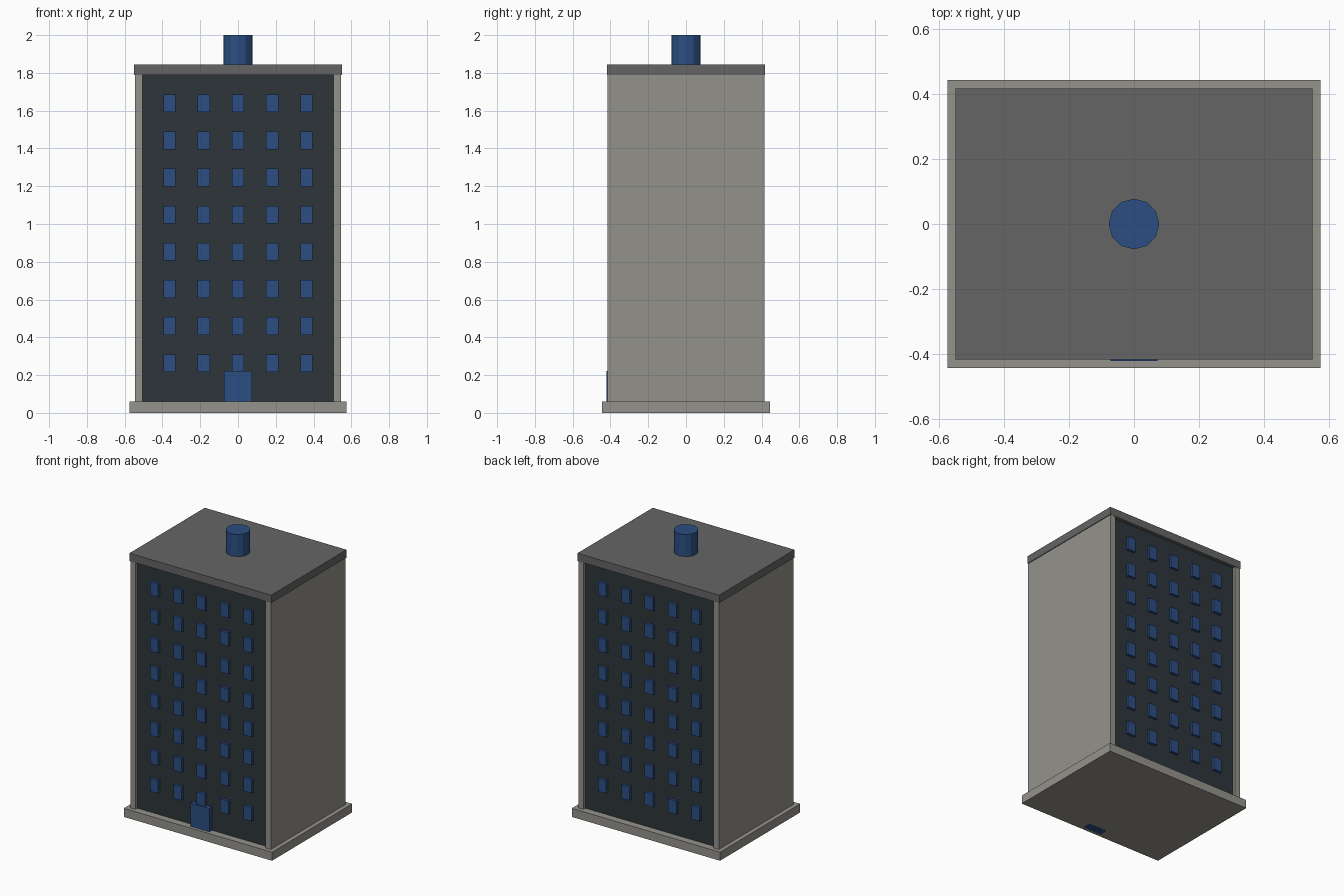
import bpy

old = bpy.data.objects.get("Cube")
if old:
    bpy.data.objects.remove(old, do_unlink=True)


def material(name, r, g, b):
    m = bpy.data.materials.new(name)
    m.use_nodes = True
    m.diffuse_color = (r, g, b, 1)
    m.node_tree.nodes["Principled BSDF"].inputs["Base Color"].default_value = (r, g, b, 1)
    return m


stone = material("warm grey stone", 0.30, 0.29, 0.26)
slate = material("dark slate", 0.026, 0.036, 0.042)
blue = material("blue", 0.025, 0.077, 0.225)
roof_grey = material("roof grey", 0.13, 0.13, 0.13)


def box(name, mat, x, y, z):
    """Box spanning the given (low, high) ranges."""
    bpy.ops.mesh.primitive_cube_add(size=1, location=[sum(r) / 2 for r in (x, y, z)])
    ob = bpy.context.object
    ob.name = name
    ob.scale = [r[1] - r[0] for r in (x, y, z)]
    bpy.ops.object.transform_apply(location=False, rotation=False, scale=True)
    ob.data.materials.append(mat)
    return ob


BASE_TOP, WALL_TOP, ROOF_TOP = 0.06, 1.79, 1.845
FACADE, WALL_Y = 0.393, 0.415

# Plinth, recessed facade block, side walls and roof slab
box("base_slab", stone, (-0.575, 0.575), (-0.444, 0.444), (0, BASE_TOP))
box("facade_block", slate, (-0.506, 0.506), (-FACADE, FACADE), (BASE_TOP, WALL_TOP))
for side, name in ((-1, "right_wall"), (1, "left_wall")):
    box(name, stone, sorted((side * 0.505, side * 0.545)), (-WALL_Y, WALL_Y), (BASE_TOP, WALL_TOP))
box("roof_slab", roof_grey, (-0.55, 0.55), (-0.417, 0.417), (WALL_TOP, ROOF_TOP))

# Entrance door
box("front_door", blue, (-0.073, 0.073), (-0.422, -0.36), (-0.0005, 0.223))

# Window grids on the front and back
for side, name in ((-1, "front_window"), (1, "back_window")):
    for row in range(8):
        for col in range(-2, 3):
            x, z = col * 0.1815, 0.263 + row * 0.1966
            box(f"{name}_{row + 1}_{col + 3}", blue, (x - 0.032, x + 0.032),
                sorted((side * 0.38, side * 0.412)), (z - 0.047, z + 0.047))

# Rooftop tank
bpy.ops.mesh.primitive_cylinder_add(vertices=12, radius=0.078, depth=2 - ROOF_TOP,
                                    location=(0, 0, (2 + ROOF_TOP) / 2))
tank = bpy.context.object
tank.name = "roof_tank"
tank.data.materials.append(blue)
